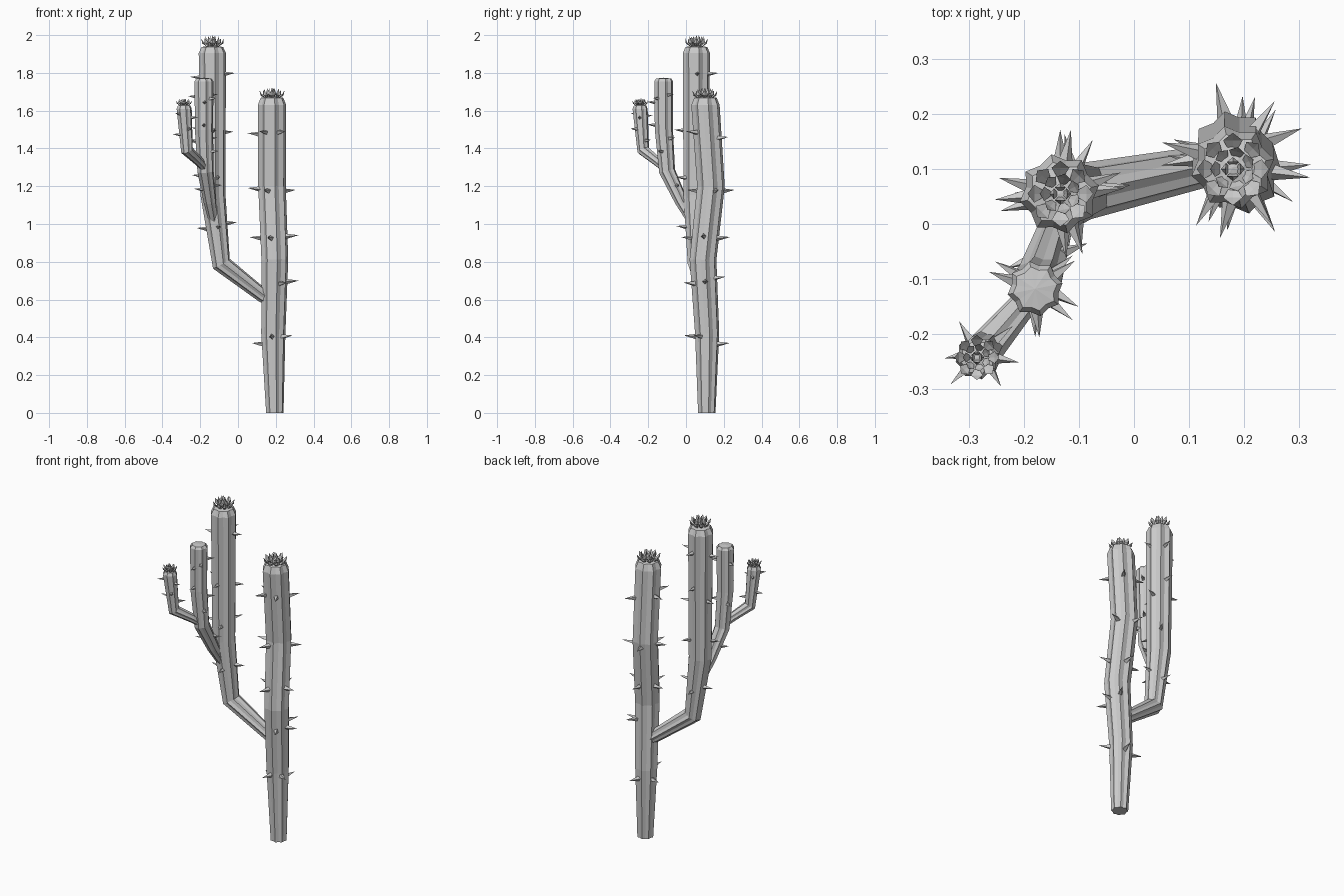
import bpy, bmesh, math
from mathutils import Vector, Matrix

if "Cube" in bpy.data.objects:
    bpy.data.objects.remove(bpy.data.objects["Cube"])

RIBS = 8
UP = Vector((0, 0, 1))


def finish(bm, name):
    bmesh.ops.recalc_face_normals(bm, faces=bm.faces)
    me = bpy.data.meshes.new(name)
    bm.to_mesh(me)
    bm.free()
    ob = bpy.data.objects.new(name, me)
    bpy.context.collection.objects.link(ob)
    return ob


def stem(name, path, dome):
    """Ribbed stem through (x, y, z, radius) points, closed by a low dome."""
    pts = [Vector(p[:3]) for p in path]
    rad = [p[3] for p in path]
    rings = []
    for i, p in enumerate(pts):
        a = (p - pts[i - 1]).normalized() if i else None
        b = (pts[i + 1] - p).normalized() if i < len(pts) - 1 else None
        t = (a + b).normalized() if a and b else (a or b)
        if i == len(pts) - 1 or p.z == 0:
            t = UP
        rings.append((p, rad[i], t))
    top = pts[-1]
    rings.append((top + UP * dome, rad[-1] * 0.8, UP))
    bm = bmesh.new()
    loops = []
    for p, r, t in rings:
        q = UP.rotation_difference(t)
        loop = []
        for k in range(RIBS * 2):
            a = math.pi * k / RIBS + 0.2
            rr = r * (1.02 if k % 2 == 0 else 0.86)
            loop.append(bm.verts.new(p + q @ Vector((rr * math.cos(a), rr * math.sin(a), 0))))
        loops.append(loop)
    n = RIBS * 2
    for lo, hi in zip(loops, loops[1:]):
        for k in range(n):
            bm.faces.new((lo[k], lo[(k + 1) % n], hi[(k + 1) % n], hi[k]))
    bm.faces.new(loops[0][::-1])
    tip = bm.verts.new(top + UP * dome * 1.3)
    for k in range(n):
        bm.faces.new((loops[-1][k], loops[-1][(k + 1) % n], tip))
    return finish(bm, name)


def at_height(path, z):
    for a, b in zip(path, path[1:]):
        if a[2] <= z <= b[2]:
            f = (z - a[2]) / (b[2] - a[2])
            return [a[i] + (b[i] - a[i]) * f for i in range(4)]
    return path[-1]


def spines(name, path, places, length, base):
    """Four-sided thorns at (height, azimuth in degrees)."""
    bm = bmesh.new()
    for z, az in places:
        x, y, z, r = at_height(path, z)
        a = math.radians(az)
        out = Vector((math.cos(a), math.sin(a), 0.08)).normalized()
        mid = Vector((x, y, z)) + out * (r * 0.8 + length / 2)
        m = Matrix.Translation(mid) @ UP.rotation_difference(out).to_matrix().to_4x4()
        bmesh.ops.create_cone(bm, cap_ends=True, segments=4, radius1=base,
                              radius2=0, depth=length, matrix=m)
    return finish(bm, name)


def flower(name, x, y, z, r, h):
    """Three whorls of pointed, keeled petals."""
    bm = bmesh.new()
    # petal count, foot radius, belly radius, tip radius, tip height, half width
    for w, (n, r0, r1, r2, ht, hw) in enumerate([
            (8, 0.35, 0.85, 1.0, 0.72, 0.27),
            (7, 0.2, 0.55, 0.62, 0.92, 0.22),
            (4, 0.05, 0.25, 0.2, 1.0, 0.17)]):
        for k in range(n):
            rot = Matrix.Translation((x, y, z)) @ Matrix.Rotation(
                2 * math.pi * (k + w * 0.5) / n, 4, 'Z')
            foot, left, right, keel, inner, tip = [
                bm.verts.new(rot @ Vector((px * r, py * r, pz * h))) for px, py, pz in [
                    (r0, 0, -0.1), (r1 - 0.06, hw, ht * 0.5), (r1 - 0.06, -hw, ht * 0.5),
                    (r1 + 0.08, 0, ht * 0.4), (r1 - 0.06, 0, ht * 0.45), (r2, 0, ht)]]
            for s in (left, right):
                for c in (keel, inner):
                    bm.faces.new((foot, s, c))
                    bm.faces.new((tip, s, c))
    return finish(bm, name)


# Stem paths: x, y, z, radius
trunk = [(0.195, 0.11, 0, 0.046), (0.187, 0.112, 0.42, 0.064), (0.195, 0.09, 0.81, 0.071),
         (0.18, 0.132, 1.2, 0.073), (0.18, 0.103, 1.63, 0.075)]
tall_arm = [(0.19, 0.11, 0.585, 0.034), (0.13, 0.105, 0.622, 0.037), (-0.088, 0.06, 0.79, 0.051),
            (-0.132, 0.053, 1.15, 0.066), (-0.136, 0.055, 1.905, 0.072)]
middle_arm = [(-0.13, 0.03, 1.02, 0.026), (-0.148, -0.025, 1.12, 0.034),
              (-0.172, -0.1, 1.28, 0.043), (-0.18, -0.117, 1.5, 0.048), (-0.18, -0.118, 1.755, 0.05)]
small_arm = [(-0.18, -0.12, 1.30, 0.02), (-0.205, -0.15, 1.33, 0.025),
             (-0.27, -0.226, 1.39, 0.033), (-0.285, -0.243, 1.61, 0.04)]

stem("trunk", trunk, 0.038)
stem("tall_arm", tall_arm, 0.032)
stem("middle_arm", middle_arm, 0.015)
stem("small_arm", small_arm, 0.018)

# Thorns
spines("trunk_spines", trunk, [
    (0.36, 160), (0.36, 75), (0.40, 262), (0.40, 325), (0.69, 5), (0.68, 300), (0.71, 60),
    (0.92, 170), (0.93, 352), (0.92, 255), (0.92, 87), (1.17, 104), (1.17, 250), (1.17, 20),
    (1.18, 190), (1.47, 165), (1.48, 302), (1.45, 55), (1.48, 240)], 0.075, 0.016)
spines("tall_arm_spines", tall_arm, [
    (0.97, 180), (1.0, 8), (0.98, 278), (0.95, 100), (1.25, 195), (1.24, 290), (1.26, 60),
    (1.49, 275), (1.5, 165), (1.48, 20), (1.58, 90), (1.79, 5), (1.79, 80), (1.77, 185)],
    0.062, 0.014)
spines("middle_arm_spines", middle_arm, [
    (1.2, 20), (1.18, 200), (1.38, 330), (1.43, 150), (1.45, 40), (1.52, 270),
    (1.64, 275), (1.68, 35), (1.66, 320), (1.67, 160)], 0.05, 0.012)
spines("small_arm_spines", small_arm, [
    (1.44, 40), (1.5, 300), (1.47, 190), (1.57, 120), (1.58, 225), (1.56, 350)], 0.042, 0.010)

# Crowning flowers
flower("trunk_flower", 0.18, 0.1, 1.663, 0.066, 0.06)
flower("tall_arm_flower", -0.134, 0.055, 1.938, 0.06, 0.062)
flower("small_arm_flower", -0.286, -0.243, 1.626, 0.041, 0.04)
